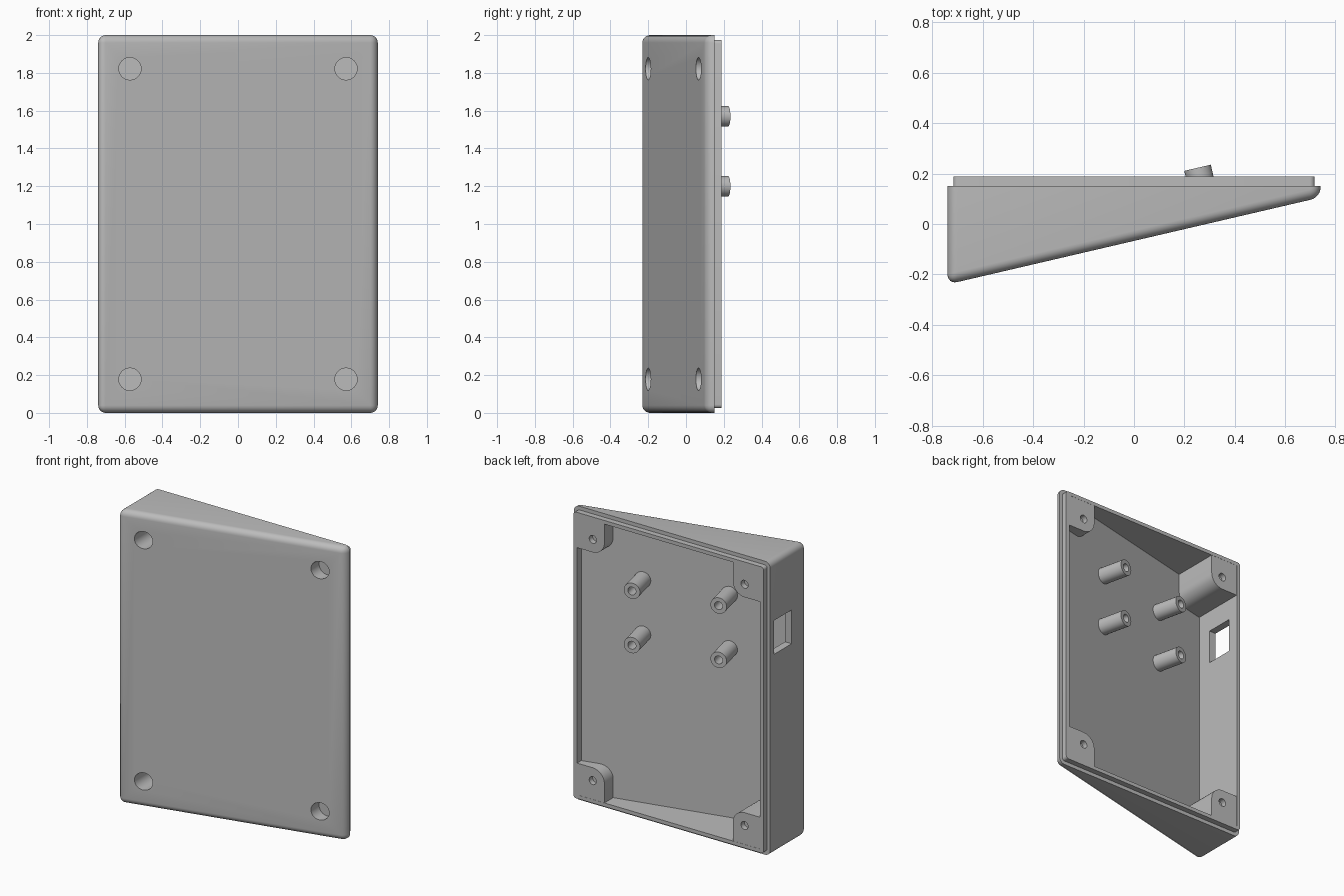
import bpy, bmesh
from math import cos, sin, pi, atan
from mathutils import Vector, Matrix

cube = bpy.data.objects.get("Cube")
if cube:
    bpy.data.objects.remove(cube, do_unlink=True)

SLOPE = 0.233          # tilt of the front panel
RIM, LIP = 0.15, 0.188   # back planes of the wall and of the lip

gray = bpy.data.materials.new("plain gray")
gray.use_nodes = True
gray.diffuse_color = (0.5, 0.5, 0.5, 1)
gray.node_tree.nodes["Principled BSDF"].inputs["Base Color"].default_value = (0.5, 0.5, 0.5, 1)


def front(x, inset=0.0):
    """Depth of the sloping front panel at x."""
    return -0.067 + SLOPE * x + inset


def finish(name, bm):
    bmesh.ops.recalc_face_normals(bm, faces=bm.faces[:])
    mesh = bpy.data.meshes.new(name)
    bm.to_mesh(mesh)
    bm.free()
    mesh.materials.append(gray)
    obj = bpy.data.objects.new(name, mesh)
    bpy.context.collection.objects.link(obj)
    return obj


def rect(x0, x1, z0, z1):
    return [(x0, z0), (x1, z0), (x1, z1), (x0, z1)]


def prism(name, outline, start, back, bevel=0.0, choose=None):
    """Extrude an x-z outline from the depth start(x) to the plane y = back."""
    bm = bmesh.new()
    near = [bm.verts.new((x, start(x), z)) for x, z in outline]
    far = [bm.verts.new((x, back, z)) for x, z in outline]
    bm.faces.new(near)
    bm.faces.new(far[::-1])
    for i in range(len(near)):
        j = (i + 1) % len(near)
        bm.faces.new((near[i], far[i], far[j], near[j]))
    if bevel:
        bmesh.ops.recalc_face_normals(bm, faces=bm.faces[:])
        edges = [e for e in bm.edges if choose(e)]
        bmesh.ops.bevel(bm, geom=edges, offset=bevel, segments=6,
                        profile=0.5, affect='EDGES')
    return finish(name, bm)


def cylinder(name, a, b, radius):
    a, b = Vector(a), Vector(b)
    bm = bmesh.new()
    turn = (b - a).to_track_quat('Z', 'Y').to_matrix().to_4x4()
    bmesh.ops.create_cone(bm, cap_ends=True, segments=40, radius1=radius, radius2=radius,
                          depth=(b - a).length, matrix=Matrix.Translation((a + b) / 2) @ turn)
    return finish(name, bm)


def combine(obj, tool, operation):
    mod = obj.modifiers.new("cut", 'BOOLEAN')
    mod.operation, mod.solver, mod.object = operation, 'EXACT', tool
    bpy.context.view_layer.objects.active = obj
    bpy.ops.object.modifier_apply(modifier=mod.name)
    bpy.data.objects.remove(tool, do_unlink=True)


def smooth(obj):
    bpy.ops.object.select_all(action='DESELECT')
    obj.select_set(True)
    bpy.context.view_layer.objects.active = obj
    bpy.ops.object.shade_smooth_by_angle(angle=pi / 6)


# Wedge shell with rounded outer edges, open at the back
shell = prism("enclosure_shell", rect(-0.74, 0.74, 0, 2), front, RIM, 0.04,
              lambda e: min(v.co.y for v in e.verts) < RIM - 0.01)

# Stepped lip around the opening
lip = prism("lip", rect(-0.717, 0.717, 0.025, 1.975), lambda x: RIM - 0.008, LIP, 0.02,
            lambda e: abs(e.verts[0].co.y - e.verts[1].co.y) > 0.01)
combine(shell, lip, 'UNION')

# Hollow interior
cavity = prism("cavity", rect(-0.69, 0.69, 0.05, 1.95), lambda x: front(x, 0.047), 0.4)
combine(shell, cavity, 'DIFFERENCE')

# Corner posts with a rounded inner corner, a front recess and a screw hole
corners = [(sx, sz) for sx in (-1, 1) for sz in (-1, 1)]
R = 0.088
for sx, sz in corners:
    cx, cz = sx * 0.572, 1 + sz * 0.822
    arc = [(cx - sx * R * sin(i * pi / 16), cz - sz * R * cos(i * pi / 16)) for i in range(9)]
    ox, oz = sx * 0.705, 1 + sz * 0.965
    outline = [(ox, oz), (ox, arc[0][1])] + arc + [(arc[-1][0], oz)]
    combine(shell, prism("post", outline, lambda x: front(x, 0.02), LIP - 0.001), 'UNION')
    combine(shell, cylinder("recess", (cx, -0.5, cz), (cx, 0.14, cz), 0.059), 'DIFFERENCE')
    combine(shell, cylinder("screw", (cx, 0.15, cz), (cx, 0.4, cz), 0.027), 'DIFFERENCE')

# Port opening in the thick side wall
port = prism("port", rect(-0.8, -0.62, 1.36, 1.59), lambda x: -0.08, 0.11)
combine(shell, port, 'DIFFERENCE')
smooth(shell)

# Four hollow standoffs square to the sloping front panel
tilt = atan(SLOPE)
along = Vector((cos(tilt), sin(tilt), 0))
inward = Vector((-sin(tilt), cos(tilt), 0))
for row, z in (("lower", 1.2), ("upper", 1.57)):
    for side, shift in (("left", 0.0), ("right", -0.577)):
        top = Vector((0.252, 0.223, z)) + along * shift
        standoff = cylinder(f"standoff_{row}_{side}", top - inward * 0.2, top, 0.054)
        bore = cylinder("bore", top - inward * 0.15, top + inward * 0.1, 0.027)
        combine(standoff, bore, 'DIFFERENCE')
        smooth(standoff)
